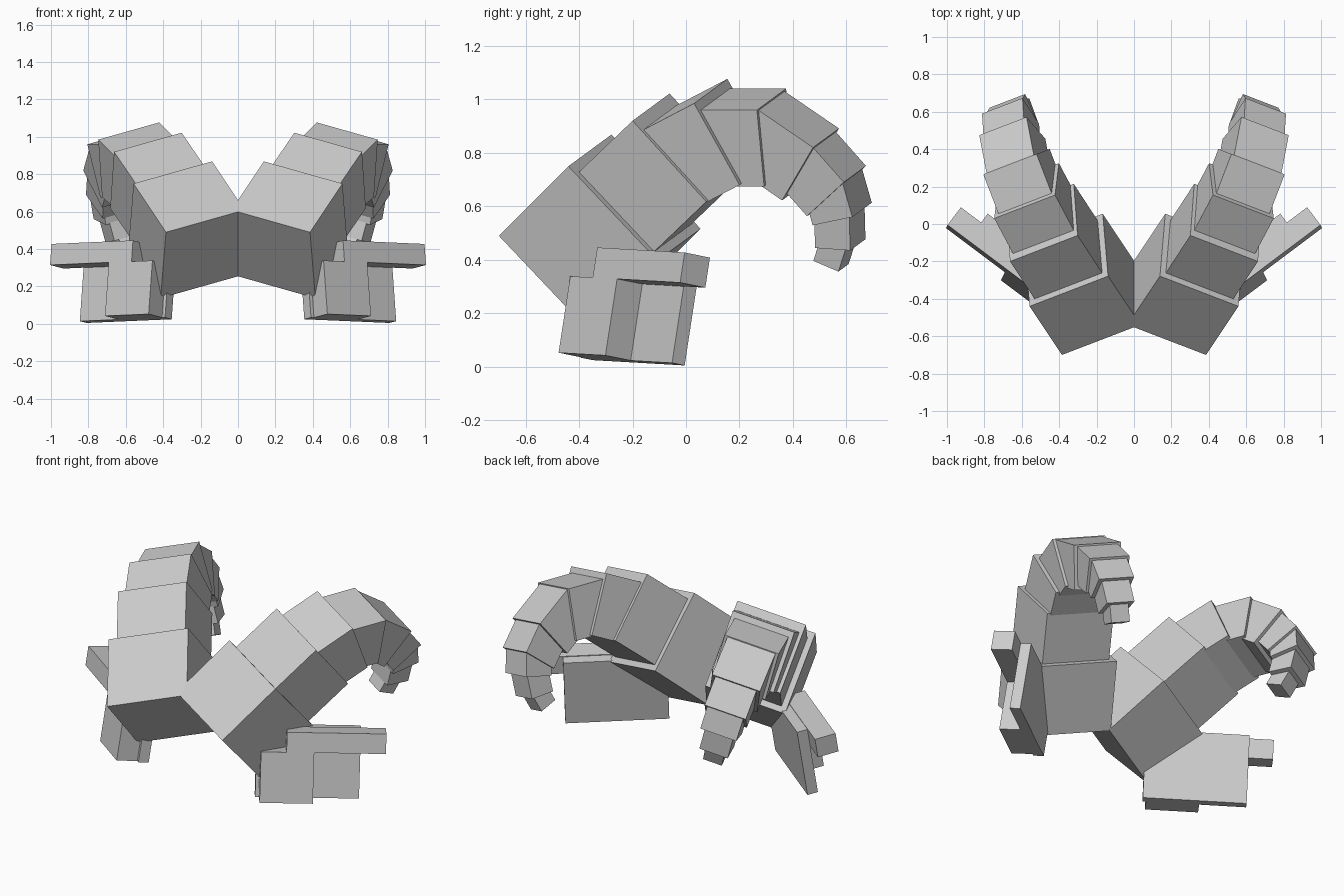
import bpy
import bmesh
from mathutils import Vector

cube = bpy.data.objects.get("Cube")
if cube:
    bpy.data.objects.remove(cube, do_unlink=True)

grey = bpy.data.materials.new("plain grey")
grey.use_nodes = True
colour = (0.6, 0.6, 0.6, 1)
grey.diffuse_color = colour
grey.node_tree.nodes["Principled BSDF"].inputs["Base Color"].default_value = colour


def mirrored_prism(name, outline, sweep):
    """Extrude a flat outline along sweep and mirror it to the other side."""
    bm = bmesh.new()
    base = bm.faces.new([bm.verts.new(p) for p in outline])
    extruded = bmesh.ops.extrude_face_region(bm, geom=[base], use_keep_orig=True)
    moved = [g for g in extruded["geom"] if isinstance(g, bmesh.types.BMVert)]
    bmesh.ops.translate(bm, verts=moved, vec=sweep)
    bmesh.ops.recalc_face_normals(bm, faces=bm.faces)
    mesh = bpy.data.meshes.new(name)
    bm.to_mesh(mesh)
    bm.free()
    mesh.materials.append(grey)
    obj = bpy.data.objects.new(name, mesh)
    bpy.context.collection.objects.link(obj)
    obj.modifiers.new("both_sides", 'MIRROR')
    return obj


# Curled limb: boxes that shrink along one tilted plane
across = Vector((0.903, -0.347, -0.255)).normalized()
PLANE = 0.233


def on_side(y, z, width):
    """Point on the outer side of a segment of the given width."""
    x = (PLANE + width / 2 - across.y * y - across.z * z) / across.x
    return Vector((x, y, z))


# top start (y, z), top end (y, z), depth, width
segments = [
    ((-0.70, 0.49), (-0.44, 0.75), 0.486, 0.465),
    ((-0.43, 0.70), (-0.20, 0.92), 0.41, 0.40),
    ((-0.20, 0.865), (0.03, 0.985), 0.35, 0.36),
    ((0.05, 0.96), (0.265, 0.96), 0.295, 0.315),
    ((0.27, 0.96), (0.475, 0.82), 0.25, 0.28),
    ((0.475, 0.82), (0.59, 0.69), 0.207, 0.24),
    ((0.582, 0.70), (0.622, 0.56), 0.165, 0.21),
    ((0.61, 0.58), (0.614, 0.435), 0.14, 0.165),
    ((0.60, 0.45), (0.57, 0.356), 0.105, 0.11),
]
for i, (start, end, depth, width) in enumerate(segments, 1):
    a, b = on_side(*start, width), on_side(*end, width)
    down = (b - a).cross(across).normalized() * depth
    mirrored_prism(f"limb_segment_{i}", [a, b, b + down, a + down], -across * width)

# Foot: a back plate with a thick stepped block in front of it
back = Vector((-0.6, 0.79, -0.16)).normalized()
up = Vector((-0.07, 0.15, 0.985)).normalized()
along = back.cross(up)
corner = Vector((0.81, -0.005, 0.005))


def foot_part(name, outline, front, thickness):
    points = [corner + along * s + up * t - back * front for s, t in outline]
    mirrored_prism(name, points, back * thickness)


foot_part("foot_back_plate", [(-0.57, 0), (0, 0), (0, 0.4), (-0.57, 0.4)], 0.06, 0.06)
foot_part("foot_stepped_block",
          [(-0.55, 0), (-0.258, 0), (-0.258, 0.29), (0.135, 0.29),
           (0.135, 0.404), (-0.41, 0.404), (-0.41, 0.29), (-0.55, 0.29)],
          0.18, 0.12)
